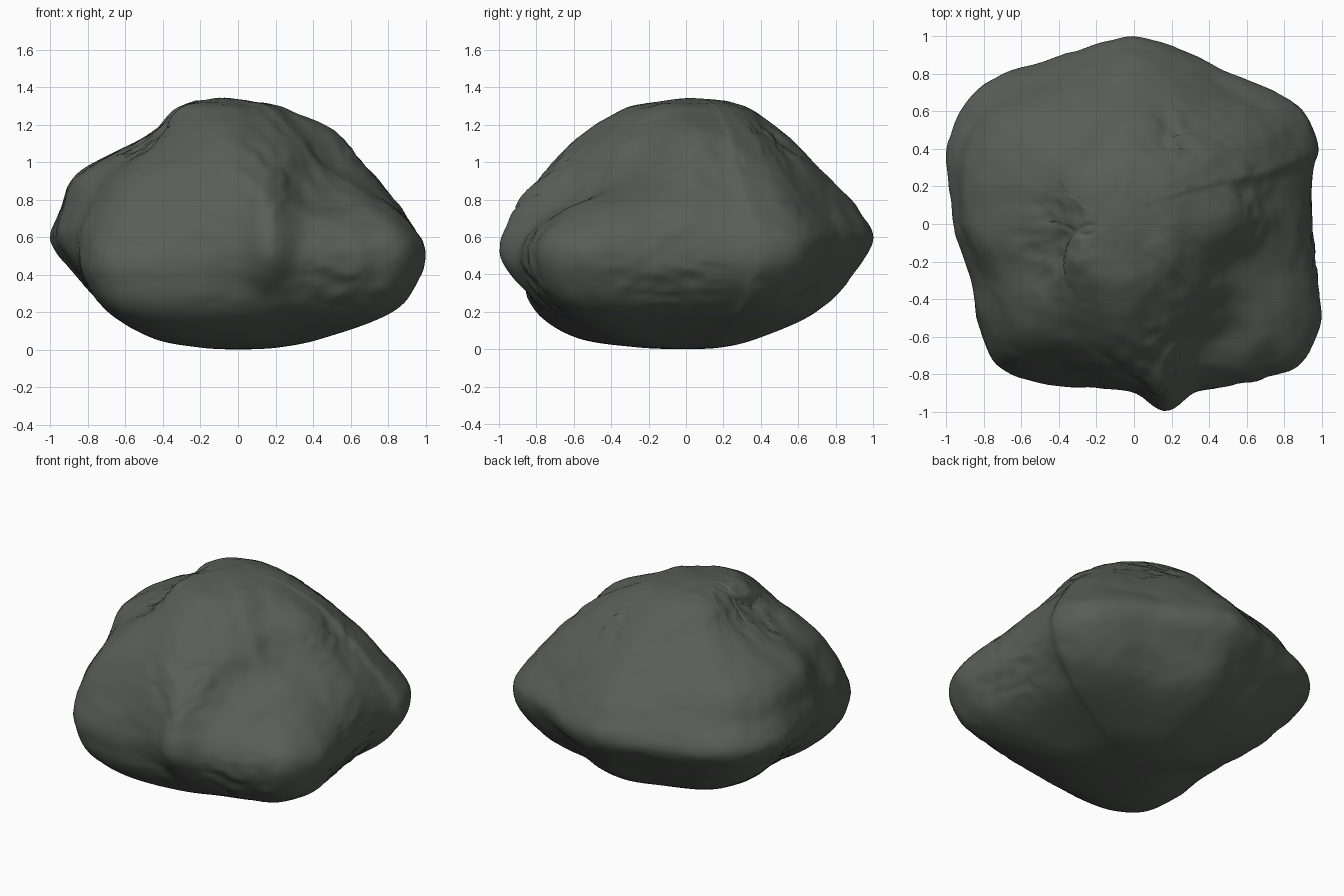
import bpy, bmesh, math
from mathutils import Vector, noise

cube = bpy.data.objects.get("Cube")
if cube:
    bpy.data.objects.remove(cube, do_unlink=True)

SEGMENTS, STEPS = 192, 12

# Widest outline of the boulder, counter-clockwise from its +x side
OUTLINE = [(.95, 0), (.95, .28), (.985, .41), (.91, .6), (.75, .72), (.5, .82),
           (.25, .935), (0, 1), (-.3, .925), (-.7, .795), (-.87, .68), (-.96, .53),
           (-1, .35), (-.97, .1), (-.95, -.06), (-.88, -.3), (-.84, -.52), (-.74, -.75),
           (-.5, -.85), (-.2, -.88), (.05, -.89), (.25, -.89), (.47, -.87),
           (.7, -.82), (.89, -.74), (.99, -.52), (.97, -.25)]

# Height, then share of the outline reached every 30 degrees (in percent)
LAYERS = [
    (0.00, [0] * 12),
    (0.01, [20, 20, 20, 19, 20, 19, 19, 23, 28, 29, 24, 21]),
    (0.06, [43, 41, 40, 39, 40, 39, 39, 52, 66, 63, 52, 46]),
    (0.20, [80, 76, 71, 70, 68, 67, 68, 82, 92, 88, 82, 83]),
    (0.40, [98, 96, 90, 89, 88, 87, 88, 97, 100, 98, 98, 98]),
    (0.58, [99, 99, 99, 100, 100, 100, 100, 98, 96, 99, 98, 99]),
    (0.75, [92, 87, 89, 92, 91, 92, 97, 91, 87, 94, 83, 83]),
    (0.95, [73, 71, 74, 73, 74, 80, 86, 75, 74, 84, 66, 52]),
    (1.15, [62, 53, 52, 51, 46, 42, 42, 40, 52, 65, 51, 42]),
    (1.28, [38, 34, 34, 32, 29, 25, 23, 26, 34, 43, 36, 31]),
    (1.325, [19, 18, 18, 18, 17, 14, 13, 14, 18, 20, 18, 17]),
    (1.34, [0] * 12),
]


def spline(a, b, c, d, t):
    """Catmull-Rom blend, running from b to c."""
    return b + .5 * t * (c - a + t * (2 * a - 5 * b + 4 * c - d + t * (3 * (b - c) + d - a)))


def cyclic(values, u):
    """Smooth lookup in a closed list, u in list steps."""
    i, n = math.floor(u), len(values)
    return spline(*(values[(i + k) % n] for k in (-1, 0, 1, 2)), u - i)


def along(values, u):
    """Smooth lookup in an open list."""
    n = len(values)
    i = min(int(u), n - 2)
    return spline(*(values[max(0, min(n - 1, i + k))] for k in (-1, 0, 1, 2)), u - i)


def smoothstep(a, b, x):
    t = max(0, min(1, (x - a) / (b - a)))
    return t * t * (3 - 2 * t)


def spot(p, centre, radius):
    """Soft mask around a point."""
    return 1 - smoothstep(.3 * radius, radius, (p - Vector(centre)).length)


def boulder_point(column, u):
    s = column / SEGMENTS * len(OUTLINE)
    x = cyclic([p[0] for p in OUTLINE], s)
    y = cyclic([p[1] for p in OUTLINE], s)
    sector = (math.atan2(y, x) / math.tau % 1) * 12
    share = along([cyclic(row, sector) for _, row in LAYERS], u) / 100
    z = along([h for h, _ in LAYERS], u)
    lean = smoothstep(.9, 1.34, z)
    return Vector((x * share - .1 * lean, y * share + .04 * lean, z))


# Boulder body: stacked rings closed by a point at each end
bm = bmesh.new()
rows = (len(LAYERS) - 1) * STEPS
rings = [[bm.verts.new(boulder_point(c, r / STEPS)) for c in range(SEGMENTS)]
         for r in range(1, rows)]
for low, high in zip(rings, rings[1:]):
    for c in range(SEGMENTS):
        d = (c + 1) % SEGMENTS
        bm.faces.new((low[c], low[d], high[d], high[c]))
bottom = bm.verts.new(boulder_point(0, 0))
top = bm.verts.new(boulder_point(0, rows / STEPS))
for c in range(SEGMENTS):
    d = (c + 1) % SEGMENTS
    bm.faces.new((bottom, rings[0][d], rings[0][c]))
    bm.faces.new((top, rings[-1][c], rings[-1][d]))
bm.normal_update()

# Weathering: broad lumps, chipped patches and thin cracks, calm underneath
ROUGH = [((-.4, -.1, 1.1), .4), ((.1, -.75, .95), .4), ((.6, .1, 1.0), .3),
         ((.3, .5, 1.1), .35), ((.55, -.7, .35), .4), ((.9, -.1, .4), .4)]
moves = {}
for v in bm.verts:
    p = v.co
    above = smoothstep(.08, .3, p.z)
    lump = noise.noise(p * 3.1) * .006 + noise.noise(p * 7) * .007
    grain = noise.fractal(p * 13, 1, 2, 3) * .003
    rough = max(spot(p, c, r) for c, r in ROUGH)
    chips = .006 - abs(noise.noise(p * 9 + Vector((3, 1, 7)))) * .025
    crack = -.012 * (1 - smoothstep(0, .05, abs(noise.noise(p * 5 + Vector((8, 2, 5))))))
    move = v.normal * above * (lump + grain + rough * (chips + crack))
    # Scooped hollow beside the front ridge
    move -= v.normal * .05 * spot(p, (.45, -.55, .85), .28)
    # Nose where the front ridge meets the widest line
    move.y -= .11 * math.exp(-((p.x - .17) / .12) ** 2) * spot(p, (.17, -.88, .66), .42)
    moves[v] = move
for v, move in moves.items():
    v.co += move

mesh = bpy.data.meshes.new("boulder")
bm.to_mesh(mesh)
bm.free()
boulder = bpy.data.objects.new("boulder", mesh)
bpy.context.collection.objects.link(boulder)

# Dark grey stone
stone = bpy.data.materials.new("dark_grey_stone")
stone.use_nodes = True
colour = (.1, .11, .1, 1)
stone.diffuse_color = colour
stone.node_tree.nodes["Principled BSDF"].inputs["Base Color"].default_value = colour
mesh.materials.append(stone)

bpy.context.view_layer.objects.active = boulder
boulder.select_set(True)
bpy.ops.object.shade_smooth_by_angle(angle=math.radians(50))
